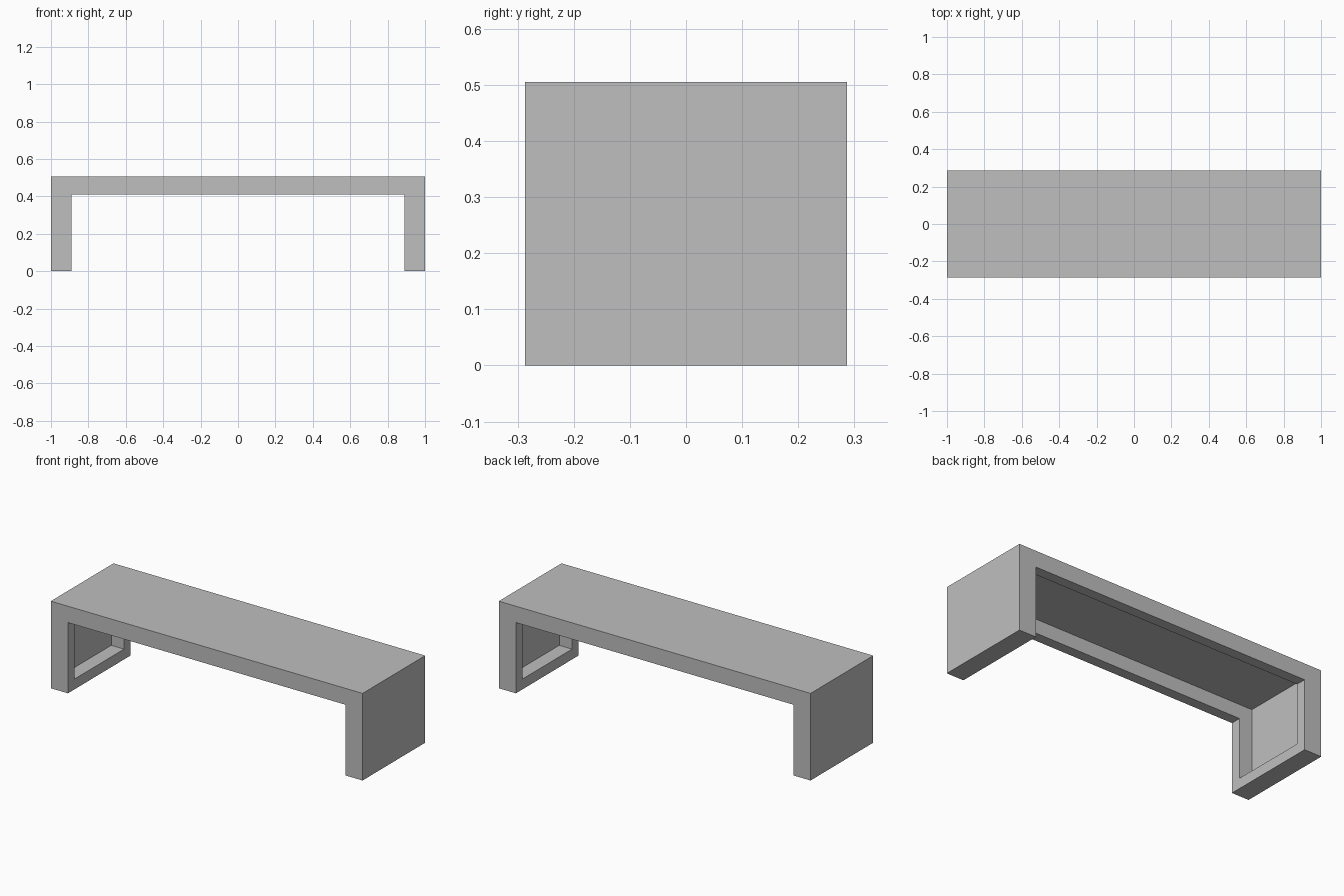
import bpy
import bmesh

if "Cube" in bpy.data.objects:
    bpy.data.objects.remove(bpy.data.objects["Cube"], do_unlink=True)

HALF_X, HALF_Y, TOP = 1.0, 0.287, 0.505   # outer size
LEG_X, BEAM_Z = 0.89, 0.41                # inner faces of legs and top
RIM, DEPTH, OVER = 0.06, 0.082, 0.05      # rim width, recess depth, cutter overlap

grey = bpy.data.materials.new("light_grey")
grey.use_nodes = True
grey.diffuse_color = (0.52, 0.52, 0.52, 1)
grey.node_tree.nodes["Principled BSDF"].inputs["Base Color"].default_value = grey.diffuse_color


def arch(name, out_x, out_z, in_x, in_z, base, half_y):
    """Solid U-shaped arch extruded along y."""
    right = [(out_x, out_z), (out_x, base), (in_x, base), (in_x, in_z)]
    profile = right + [(-x, z) for x, z in reversed(right)]
    bm = bmesh.new()
    face = bm.faces.new([bm.verts.new((x, -half_y, z)) for x, z in profile])
    extruded = bmesh.ops.extrude_face_region(bm, geom=[face])["geom"]
    verts = [v for v in extruded if isinstance(v, bmesh.types.BMVert)]
    bmesh.ops.translate(bm, verts=verts, vec=(0, 2 * half_y, 0))
    bmesh.ops.recalc_face_normals(bm, faces=bm.faces)
    mesh = bpy.data.meshes.new(name)
    bm.to_mesh(mesh)
    bm.free()
    mesh.materials.append(grey)
    obj = bpy.data.objects.new(name, mesh)
    bpy.context.collection.objects.link(obj)
    return obj


# Bench body: flat top with a slab leg at each end
bench = arch("bench_body", HALF_X, TOP, LEG_X, BEAM_Z, 0, HALF_Y)

# Continuous recess hollowing the inside of the legs and top
cutter = arch("recess_cutter", LEG_X + DEPTH, BEAM_Z + DEPTH,
              LEG_X - OVER, BEAM_Z - OVER, RIM, HALF_Y - RIM)
cutter.hide_render = True
cutter.hide_viewport = True
cutter.display_type = 'WIRE'

cut = bench.modifiers.new("recess", 'BOOLEAN')
cut.operation = 'DIFFERENCE'
cut.solver = 'EXACT'
cut.object = cutter
